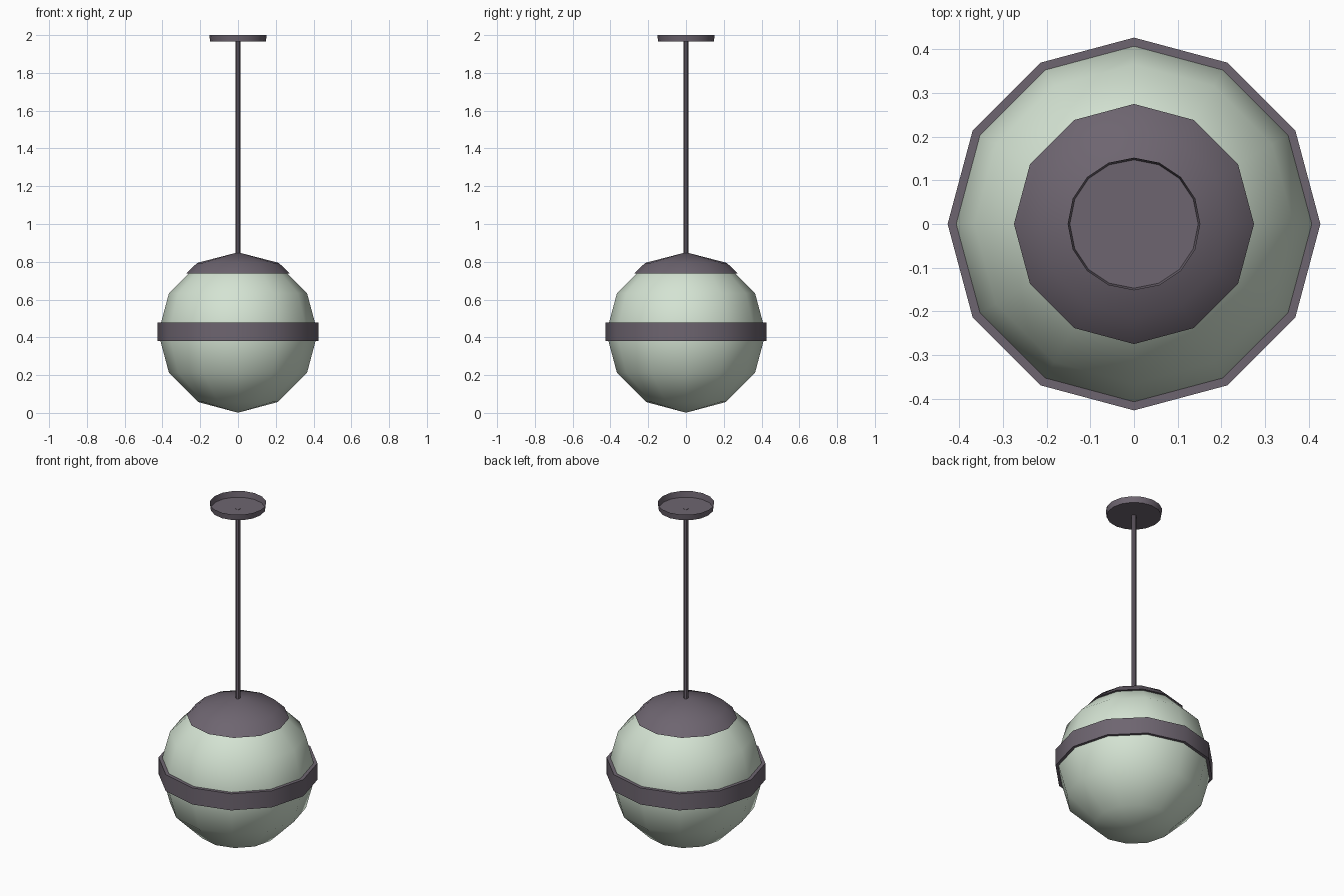
import bpy, bmesh, math

if "Cube" in bpy.data.objects:
    bpy.data.objects.remove(bpy.data.objects["Cube"])


def material(name, rgb):
    m = bpy.data.materials.new(name)
    m.diffuse_color = (*rgb, 1)
    m.use_nodes = True
    m.node_tree.nodes["Principled BSDF"].inputs["Base Color"].default_value = m.diffuse_color
    return m


metal = material("dusky purple metal", (0.155, 0.130, 0.162))
glass = material("pale green glass", (0.66, 0.77, 0.65))


def revolve(name, profile, sides, mat, closed=False, angle=35):
    """Spin a list of (radius, z) points around the z axis."""
    bm = bmesh.new()
    rings = []
    for r, z in profile:
        if r == 0:
            rings.append([bm.verts.new((0, 0, z))] * sides)
        else:
            turn = [math.tau * i / sides for i in range(sides)]
            rings.append([bm.verts.new((r * math.cos(a), r * math.sin(a), z)) for a in turn])
    pairs = list(zip(rings, rings[1:]))
    if closed:
        pairs.append((rings[-1], rings[0]))
    for low, high in pairs:
        for i in range(sides):
            j = (i + 1) % sides
            corners = dict.fromkeys((low[i], low[j], high[j], high[i]))
            bm.faces.new(list(corners))
    mesh = bpy.data.meshes.new(name)
    bm.to_mesh(mesh)
    bm.free()
    mesh.materials.append(mat)
    ob = bpy.data.objects.new(name, mesh)
    bpy.context.collection.objects.link(ob)
    bpy.ops.object.select_all(action='DESELECT')
    bpy.context.view_layer.objects.active = ob
    ob.select_set(True)
    bpy.ops.object.shade_smooth_by_angle(angle=math.radians(angle))
    return ob


# Globe: low-poly sphere with smooth shading
R, CZ = 0.422, 0.423
globe = []
for k in range(7):
    a = math.pi * k / 6
    globe.append((0 if k in (0, 6) else R * math.sin(a), CZ - R * math.cos(a)))
revolve("globe", globe, 12, glass)

# Band around the middle of the globe
revolve("middle_band", [(0.402, 0.38), (0.427, 0.38), (0.427, 0.478), (0.402, 0.478)],
        12, metal, closed=True)

# Cap sitting just outside the top of the globe, with a thin lower lip
revolve("top_cap", [(0.257, 0.738), (0.275, 0.738), (0.216, 0.794), (0, 0.85)], 12, metal)

# Hanging rod
revolve("rod", [(0, 0.83), (0.013, 0.83), (0.013, 1.967), (0, 1.967)], 8, metal)

# Ceiling plate: shallow dish open at the top
revolve("ceiling_plate", [(0, 1.965), (0.147, 1.965), (0.152, 1.972), (0.152, 2.0)][:2]
        + [(0.152, 2.0)], 16, metal)
